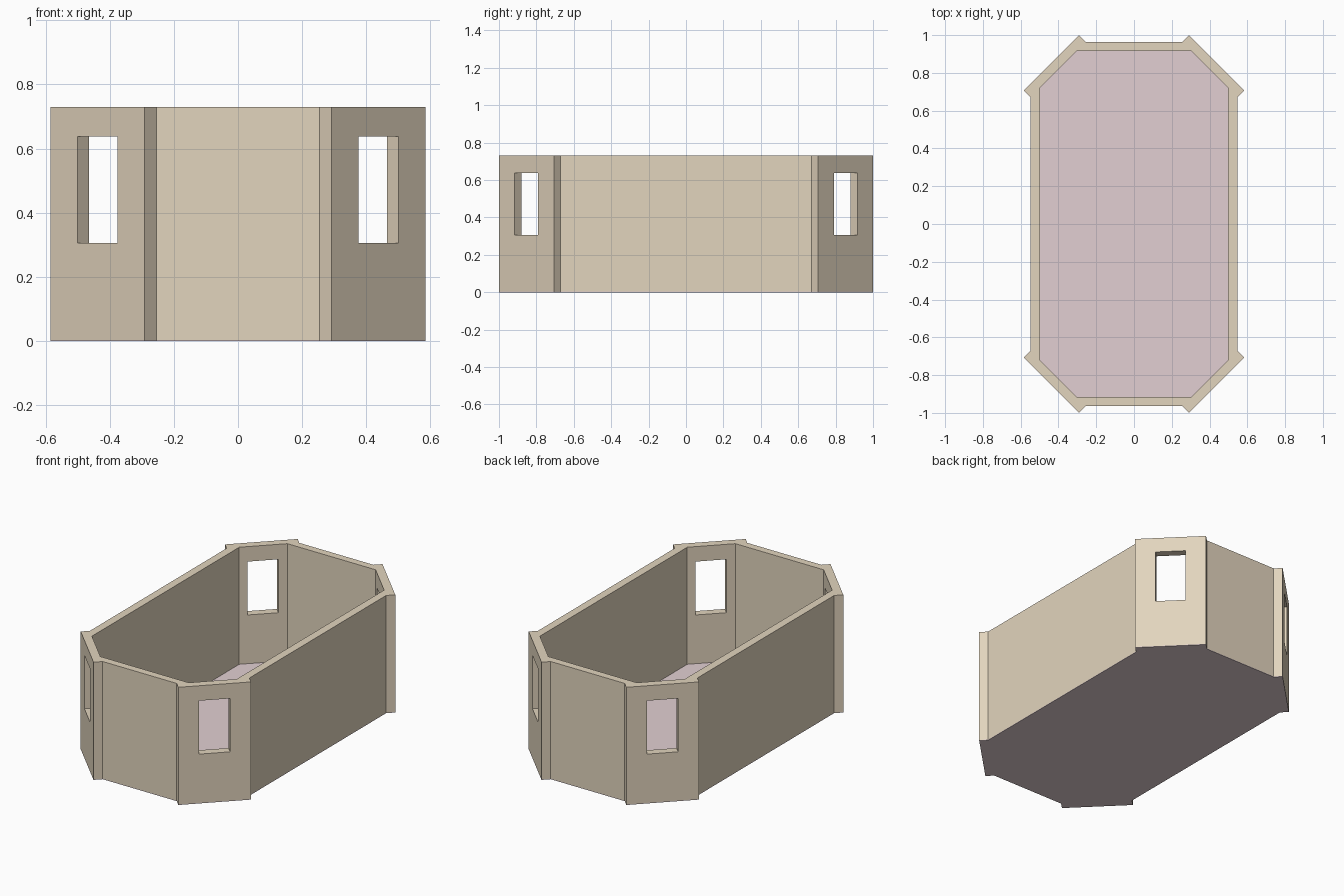
import bpy, bmesh, math

if "Cube" in bpy.data.objects:
    bpy.data.objects.remove(bpy.data.objects["Cube"])

H, SLAB = 0.73, 0.004


def material(name, rgb):
    m = bpy.data.materials.new(name)
    m.diffuse_color = (*rgb, 1)
    m.use_nodes = True
    m.node_tree.nodes["Principled BSDF"].inputs["Base Color"].default_value = m.diffuse_color
    return m


def four_way(quarter):
    """Mirror a quarter outline (ordered from +x side to +y side) into a full loop."""
    q = list(quarter)
    r = q[::-1]
    return (q + [(-x, y) for x, y in r] + [(-x, -y) for x, y in q]
            + [(x, -y) for x, y in r])


def prism(name, outline, z0, z1, mat=None):
    """Extrude a flat outline between two heights."""
    bm = bmesh.new()
    face = bm.faces.new([bm.verts.new((x, y, z0)) for x, y in outline])
    ext = bmesh.ops.extrude_face_region(bm, geom=[face])
    top = [v for v in ext["geom"] if isinstance(v, bmesh.types.BMVert)]
    bmesh.ops.translate(bm, verts=top, vec=(0, 0, z1 - z0))
    bmesh.ops.recalc_face_normals(bm, faces=bm.faces)
    mesh = bpy.data.meshes.new(name)
    bm.to_mesh(mesh)
    bm.free()
    ob = bpy.data.objects.new(name, mesh)
    bpy.context.collection.objects.link(ob)
    if mat:
        mesh.materials.append(mat)
    return ob


def cut(target, cutter):
    """Subtract a cutter, apply the result and discard the cutter."""
    cutter.hide_render = True
    mod = target.modifiers.new("cut", 'BOOLEAN')
    mod.operation, mod.solver, mod.object = 'DIFFERENCE', 'EXACT', cutter
    bpy.context.view_layer.objects.active = target
    bpy.ops.object.modifier_apply(modifier=mod.name)
    bpy.data.objects.remove(cutter)


stone = material("beige stone", (0.76, 0.66, 0.51))
pink = material("pale pink floor", (0.76, 0.625, 0.645))

outer = four_way([(0.547, 0.670), (0.584, 0.707), (0.291, 1.0), (0.254, 0.963)])
inner = four_way([(0.497, 0.722), (0.303, 0.916)])

# thin floor under the whole plan
prism("floor", outer, 0, SLAB, pink)

# wall ring with projecting diagonal corner walls
walls = prism("walls", outer, SLAB, H, stone)
cut(walls, prism("room_cutter", inner, -0.1, H + 0.1))

# one window square through each diagonal wall
for sx in (1, -1):
    for sy in (1, -1):
        cx, cy, a, d = 0.42, 0.836, 0.0622, 0.1
        pts = [(cx + a * i + d * j, cy - a * i + d * j)
               for i, j in ((1, -1), (1, 1), (-1, 1), (-1, -1))]
        cut(walls, prism("window_cutter", [(x * sx, y * sy) for x, y in pts],
                         0.306, 0.637))
